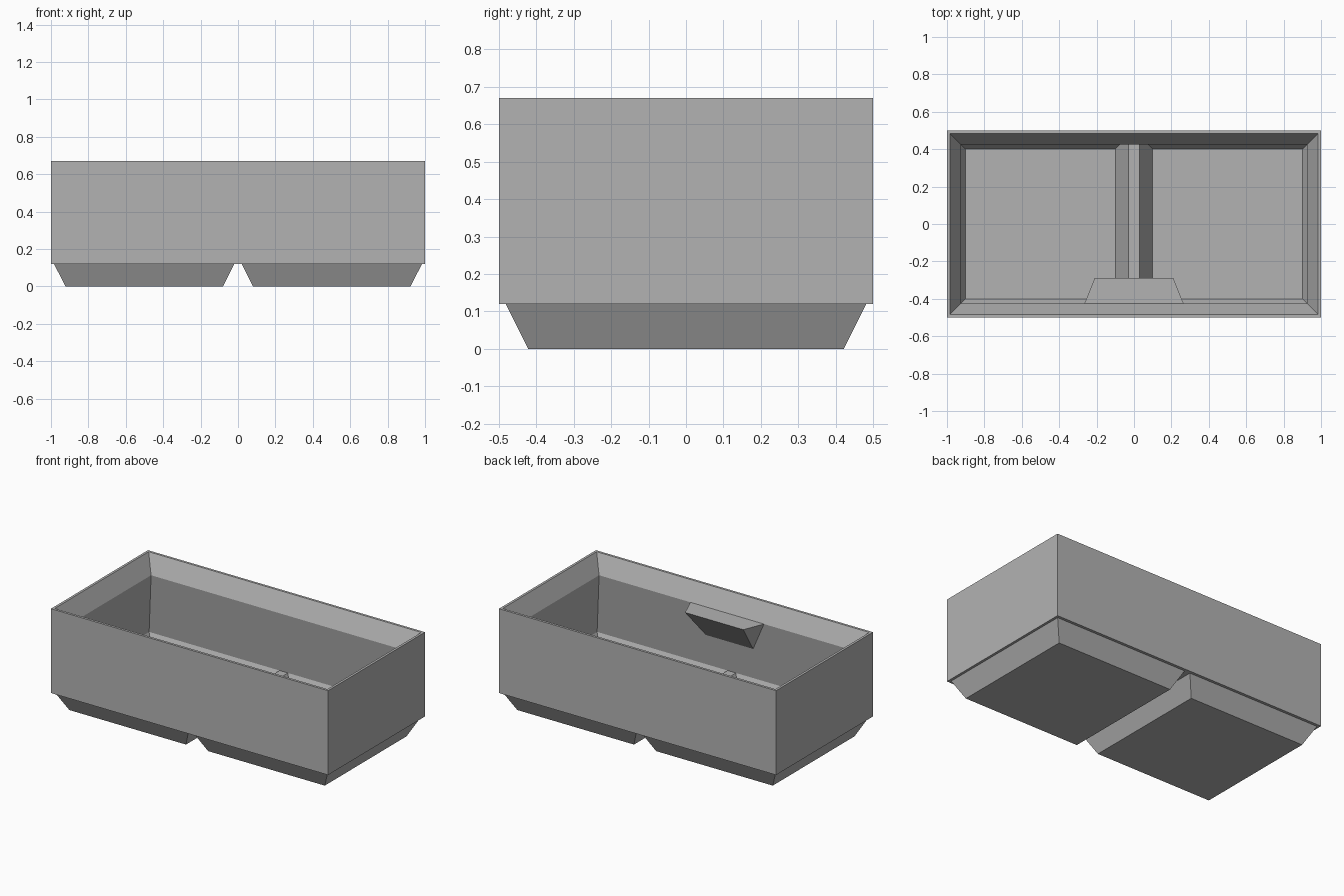
import bpy, bmesh

cube = bpy.data.objects.get("Cube")
if cube:
    bpy.data.objects.remove(cube, do_unlink=True)

# Single flat grey plastic
grey = bpy.data.materials.new("light_grey")
grey.use_nodes = True
COLOUR = (0.45, 0.45, 0.45, 1)
grey.diffuse_color = COLOUR
grey.node_tree.nodes["Principled BSDF"].inputs["Base Color"].default_value = COLOUR


def finish(name, bm):
    mesh = bpy.data.meshes.new(name)
    bm.to_mesh(mesh)
    bm.free()
    mesh.materials.append(grey)
    bpy.context.collection.objects.link(bpy.data.objects.new(name, mesh))


def loft(name, sections, cap_start=False, cap_end=False):
    """Skin rectangles given as (x min, x max, half depth, height)."""
    bm = bmesh.new()
    rings = []
    for x0, x1, y, z in sections:
        corners = ((x0, -y, z), (x1, -y, z), (x1, y, z), (x0, y, z))
        rings.append([bm.verts.new(c) for c in corners])
    for a, b in zip(rings, rings[1:]):
        for i in range(4):
            j = (i + 1) % 4
            bm.faces.new((a[i], a[j], b[j], b[i]))
    if cap_start:
        bm.faces.new(rings[0][::-1])
    if cap_end:
        bm.faces.new(rings[-1])
    finish(name, bm)


BASE_Z, LEDGE_Z, FLOOR_Z = 0.12, 0.155, 0.024
LIP_Z, RIM_Z = 0.555, 0.67

# Wall: underside ledge, outer side, thin rim, sloped lip, tapered inner side
profile = [(0.984, 0.482, BASE_Z), (1, 0.5, BASE_Z), (1, 0.5, RIM_Z),
           (0.984, 0.484, RIM_Z), (0.925, 0.425, LIP_Z), (0.972, 0.472, LEDGE_Z)]
loft("tray_wall", [(-x, x, y, z) for x, y, z in profile])


def side_span(side, near, far):
    return tuple(sorted((side * near, side * far)))


# Two tapered feet, each with a matching pocket inside
for label, side in (("left", 1), ("right", -1)):
    loft(label + "_foot",
         [(*side_span(side, 0.08, 0.922), 0.422, 0),
          (*side_span(side, 0.02, 0.984), 0.482, BASE_Z)], cap_start=True)
    loft(label + "_pocket",
         [(*side_span(side, 0.03, 0.972), 0.472, LEDGE_Z),
          (*side_span(side, 0.1, 0.902), 0.402, FLOOR_Z)], cap_end=True)

# Bridge between the two feet
loft("centre_ridge", [(-0.02, 0.02, 0.482, BASE_Z), (-0.03, 0.03, 0.472, LEDGE_Z)],
     cap_start=True, cap_end=True)

# Wedge-shaped shelf on the inside of the front wall
bm = bmesh.new()
for x, y, z in ((0.265, -0.425, LIP_Z), (0.21, -0.29, LIP_Z), (0.17, -0.451, 0.355)):
    for side in (-1, 1):
        bm.verts.new((side * x, y, z))
bmesh.ops.convex_hull(bm, input=bm.verts[:])
bmesh.ops.dissolve_limit(bm, angle_limit=0.01, verts=bm.verts[:], edges=bm.edges[:])
bmesh.ops.recalc_face_normals(bm, faces=bm.faces[:])
finish("front_shelf", bm)
